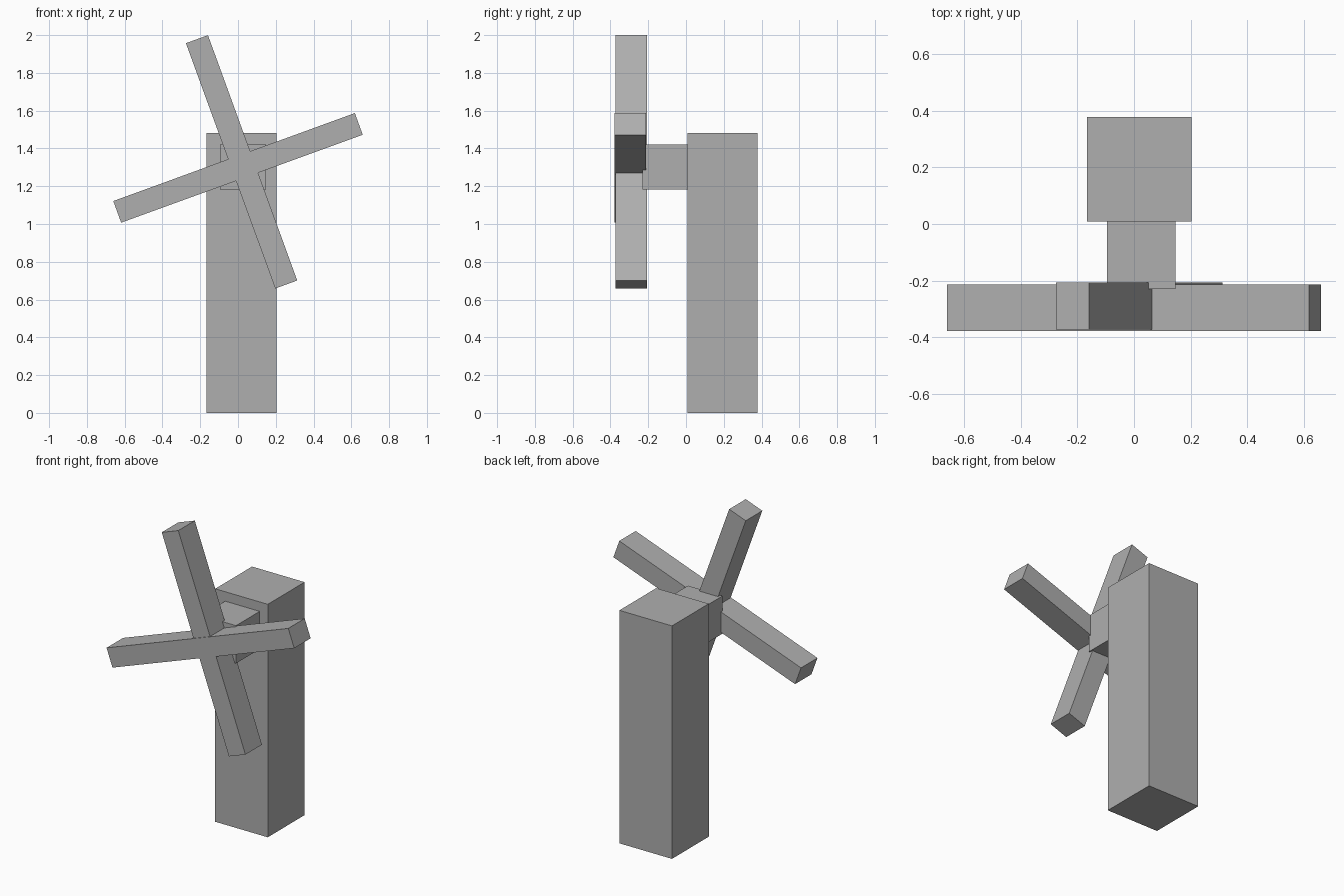
import bpy
from math import radians

if "Cube" in bpy.data.objects:
    bpy.data.objects.remove(bpy.data.objects["Cube"])

# Dark grey shared by all parts
grey = bpy.data.materials.new("dark_grey")
grey.diffuse_color = (0.43, 0.43, 0.43, 1)
grey.use_nodes = True
grey.node_tree.nodes["Principled BSDF"].inputs["Base Color"].default_value = grey.diffuse_color


def box(name, lo, hi, tilt=0.0):
    """Box between two corners, turned about the y axis through its centre."""
    bpy.ops.mesh.primitive_cube_add(
        size=1, location=[(a + b) / 2 for a, b in zip(lo, hi)])
    ob = bpy.context.object
    ob.name = name
    ob.scale = [b - a for a, b in zip(lo, hi)]
    bpy.ops.object.transform_apply(location=False, rotation=False, scale=True)
    ob.rotation_euler.y = radians(tilt)
    ob.data.materials.append(grey)
    return ob


def sail(name, centre, length, width, y_front, y_back, tilt):
    """Straight beam across the hub forming two opposite blades."""
    x, z = centre
    return box(name, (x - length / 2, y_front, z - width / 2),
               (x + length / 2, y_back, z + width / 2), tilt)


# Tower
box("tower", (-0.166, 0.008, 0.0), (0.204, 0.378, 1.482))

# Axle block between tower and sails
box("axle_block", (-0.096, -0.23, 1.182), (0.147, 0.008, 1.422))

# Crossed sails
sail("cross_sail", (0.0, 1.297), 1.361, 0.122, -0.378, -0.213, -20)
sail("upright_sail", (0.019, 1.329), 1.382, 0.124, -0.373, -0.207, 70)
